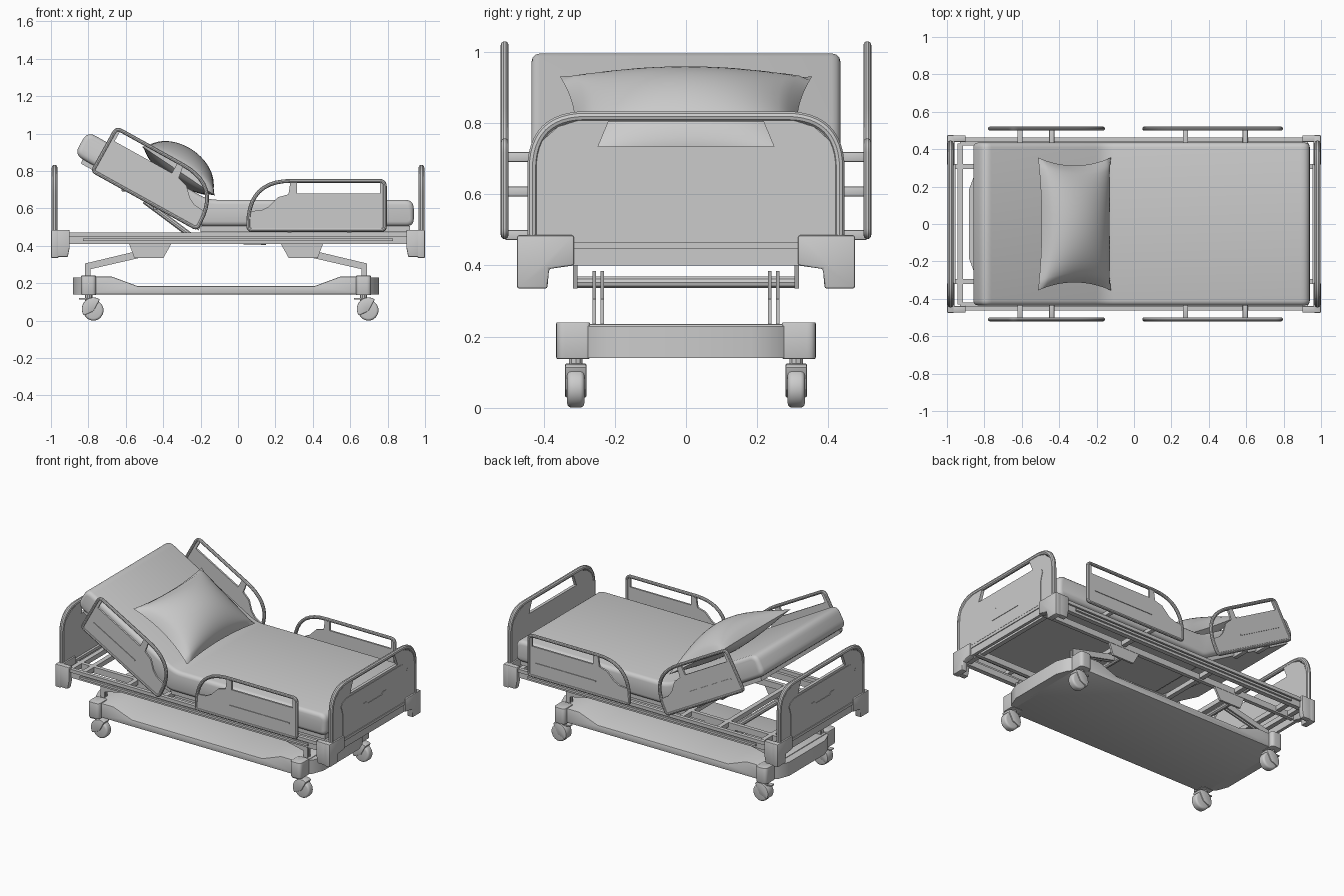
import bpy, bmesh, math
from mathutils import Vector, Matrix

cube = bpy.data.objects.get("Cube")
if cube:
    bpy.data.objects.remove(cube, do_unlink=True)

GREY = (0.6, 0.6, 0.6, 1)
grey = bpy.data.materials.new("plain_grey")
grey.use_nodes = True
grey.diffuse_color = GREY
for node in grey.node_tree.nodes:
    if node.type == 'BSDF_PRINCIPLED':
        node.inputs["Base Color"].default_value = GREY


def finish(ob):
    ob.data.materials.clear()
    ob.data.materials.append(grey)
    bpy.ops.object.select_all(action='DESELECT')
    ob.select_set(True)
    bpy.context.view_layer.objects.active = ob
    bpy.ops.object.shade_smooth_by_angle(angle=math.radians(35))
    return ob


def from_bmesh(name, bm):
    bmesh.ops.recalc_face_normals(bm, faces=bm.faces[:])
    mesh = bpy.data.meshes.new(name)
    bm.to_mesh(mesh)
    bm.free()
    ob = bpy.data.objects.new(name, mesh)
    bpy.context.collection.objects.link(ob)
    return finish(ob)


def fillet(pts, closed=True, steps=6):
    """Round the corners of a 2D path; each point is (a, b) or (a, b, radius)."""
    out, n = [], len(pts)
    for i, p in enumerate(pts):
        c = Vector(p[:2])
        r = p[2] if len(p) > 2 else 0
        if r == 0 or (not closed and i in (0, n - 1)):
            out.append(c)
            continue
        a = c + (Vector(pts[i - 1][:2]) - c).normalized() * r
        b = c + (Vector(pts[(i + 1) % n][:2]) - c).normalized() * r
        for k in range(steps + 1):
            t = k / steps
            out.append(a * (1 - t) ** 2 + c * 2 * t * (1 - t) + b * t * t)
    return out


def prism(name, pts, axis, lo, hi, bevel=0.0, segments=2):
    """Extrude a 2D outline along an axis from lo to hi."""
    lo, hi = min(lo, hi), max(lo, hi)
    place = {'x': lambda p, d: (d, p[0], p[1]),
             'y': lambda p, d: (p[0], d, p[1]),
             'z': lambda p, d: (p[0], p[1], d)}[axis]
    bm = bmesh.new()
    a = [bm.verts.new(place(p, lo)) for p in pts]
    b = [bm.verts.new(place(p, hi)) for p in pts]
    bm.faces.new(a)
    bm.faces.new(b[::-1])
    for i in range(len(pts)):
        j = (i + 1) % len(pts)
        bm.faces.new((a[i], b[i], b[j], a[j]))
    bmesh.ops.recalc_face_normals(bm, faces=bm.faces[:])
    if bevel:
        sharp = [e for e in bm.edges if e.calc_face_angle(0) > 0.6]
        bmesh.ops.bevel(bm, geom=sharp, offset=bevel, segments=segments,
                        affect='EDGES', profile=0.5, clamp_overlap=True)
    return from_bmesh(name, bm)


def box(name, x0, x1, y0, y1, z0, z1, bevel=0.0):
    return prism(name, [(x0, z0), (x1, z0), (x1, z1), (x0, z1)], 'y', y0, y1, bevel)


def tube(name, pts, radius, closed=False, res=3):
    curve = bpy.data.curves.new(name, 'CURVE')
    curve.dimensions = '3D'
    curve.bevel_depth = radius
    curve.bevel_resolution = res
    curve.use_fill_caps = True
    spline = curve.splines.new('POLY')
    spline.points.add(len(pts) - 1)
    for p, co in zip(spline.points, pts):
        p.co = (*co, 1)
    spline.use_cyclic_u = closed
    ob = bpy.data.objects.new(name, curve)
    bpy.context.collection.objects.link(ob)
    bpy.ops.object.select_all(action='DESELECT')
    ob.select_set(True)
    bpy.context.view_layer.objects.active = ob
    bpy.ops.object.convert(target='MESH')
    return finish(bpy.context.view_layer.objects.active)


def mirrored(half):
    return half + [(-p[0], *p[1:]) for p in reversed(half)]


# Mattress with raised back, and the platform beneath it
prism("mattress", fillet([(0.94, 0.505, 0.04), (-0.2, 0.505, 0.03), (-0.875, 0.888, 0.05),
                          (-0.805, 1.012, 0.05), (-0.16, 0.646, 0.05), (0.94, 0.646, 0.05)]),
      'y', -0.435, 0.435, 0.025, 3)
box("flat_platform", -0.2, 0.92, -0.41, 0.41, 0.475, 0.505)
prism("back_platform", [(-0.2, 0.505), (-0.21, 0.482), (-0.84, 0.84), (-0.83, 0.865)], 'y', -0.41, 0.41)

# Pillow: two domed sheets joined at pinched edges
bm = bmesh.new()
tilt = Matrix.Translation((-0.318, 0, 0.8)) @ Matrix.Rotation(math.radians(34), 4, 'Y')
for height in (0.135, -0.06):
    sheet = bmesh.ops.create_grid(bm, x_segments=24, y_segments=24, size=1)
    for v in sheet["verts"]:
        a, b = v.co.x, v.co.y
        ea, eb = max(0, 1 - a * a), max(0, 1 - b * b)
        v.co = tilt @ Vector((a * 0.235 * (1 - 0.1 * eb), b * 0.355 * (1 - 0.12 * ea),
                              height * (ea * eb) ** 0.55))
bmesh.ops.remove_doubles(bm, verts=bm.verts[:], dist=0.0005)
from_bmesh("pillow", bm)

# Head and foot boards with hand slot, tube arch, inset panel and corner bumpers
board = mirrored([(0.43, 0.4), (0.43, 0.68), (0.405, 0.75), (0.36, 0.79), (0.29, 0.812),
                  (0.215, 0.812), (0.247, 0.735)])
arch = fillet([(0.432, 0.44), (0.432, 0.819, 0.15), (-0.432, 0.819, 0.15), (-0.432, 0.44)], False, 12)
panel = fillet(mirrored([(0.325, 0.468), (0.325, 0.64, 0.04), (0.35, 0.69, 0.03), (0.3, 0.72, 0.03)]))
grip = mirrored([(0.12, 0.548), (0.12, 0.62), (0.085, 0.62), (0.075, 0.605)])
for end, s in (("head", -1), ("foot", 1)):
    prism(end + "_board", board, 'x', s * 0.97, s * 0.99)
    tube(end + "_board_tube", [(s * 0.981, p.x, p.y) for p in arch], 0.015)
    prism(end + "_board_panel", panel, 'x', s * 0.99, s * 0.993)
    prism(end + "_board_grip", grip, 'x', s * 0.993, s * 0.996)
    box(end + "_board_ledge", *sorted((s * 0.955, s * 0.995)), -0.32, 0.32, 0.447, 0.465)
    for side, t in (("left", 1), ("right", -1)):
        prism(f"{end}_{side}_bumper_end",
              [(t * a, b) for a, b in [(0.315, 0.4), (0.315, 0.485), (0.475, 0.485), (0.475, 0.335),
                                       (0.39, 0.335), (0.385, 0.39)]],
              'x', s * 0.96, s, 0.006)
        prism(f"{end}_{side}_bumper_side",
              [(s * a, b) for a, b in [(0.9, 0.485), (0.999, 0.485), (0.999, 0.4), (0.98, 0.34),
                                       (0.91, 0.34), (0.9, 0.39)]],
              'y', t * 0.438, t * 0.474, 0.006)

# Bed frame
for side, t in (("left", 1), ("right", -1)):
    for part, length, y0, y1, z0, z1 in (("upper", 0.95, 0.438, 0.462, 0.45, 0.472),
                                         ("lower", 0.93, 0.42, 0.45, 0.41, 0.45),
                                         ("trim", 0.83, 0.45, 0.463, 0.426, 0.44),
                                         ("inner", 0.96, 0.295, 0.32, 0.41, 0.45)):
        box(f"{side}_{part}_rail", -length, length, *sorted((t * y0, t * y1)), z0, z1)
for i, x in enumerate((-0.93, -0.84, -0.52, -0.25, 0.35, 0.92)):
    box(f"cross_bar_{i}", x - 0.015, x + 0.015, -0.43, 0.43, 0.42, 0.45)
tube("back_lift_rod", [(0.15, 0, 0.42), (-0.22, 0, 0.43), (-0.5, 0, 0.64)], 0.016)


# Side guards: tube loop, panel with slot, ledge and two mounting arms
def guard(name, t, origin, along, up, length, arms):
    def at(p):
        q = origin + along * p[0] + up * p[1]
        return q.x, q.y
    L = length
    loop = fillet([(0.01, 0, 0.02), (0.01, 0.262, 0.03), (L - 0.01, 0.262, 0.23),
                   (L - 0.01, 0, 0.02)], True, 10)
    tube(name + "_tube", [(at(p)[0], t * 0.51, at(p)[1]) for p in loop], 0.011, True)
    sheet = [(0.01, 0), (0.01, 0.255), (0.035, 0.255), (0.035, 0.195), (L - 0.27, 0.195),
             (L - 0.27, 0.258), (L - 0.235, 0.258), (L - 0.225, 0.19), (L - 0.17, 0.175),
             (L - 0.12, 0.125), (L - 0.08, 0.105), (L - 0.015, 0.1), (L - 0.015, 0)]
    prism(name + "_panel", [at(p) for p in sheet], 'y', t * 0.504, t * 0.516)
    ledge = [(0.06, 0.083), (0.06, 0.092), (L - 0.25, 0.092), (L - 0.25, 0.083)]
    prism(name + "_ledge", [at(p) for p in ledge], 'y', t * 0.51, t * 0.52)
    for i, (x, z) in enumerate(arms):
        box(f"{name}_arm_{i}", x - 0.014, x + 0.014, *sorted((t * 0.4, t * 0.51)), z - 0.014, z + 0.014, 0.004)


slope = math.radians(29)
for side, t in (("left", 1), ("right", -1)):
    guard(f"{side}_foot_guard", t, Vector((0.795, 0.485)), Vector((-1, 0)), Vector((0, 1)), 0.75,
          [(0.275, 0.486), (0.595, 0.486)])
    guard(f"{side}_head_guard", t, Vector((-0.785, 0.805)),
          Vector((math.cos(slope), -math.sin(slope))), Vector((math.sin(slope), math.cos(slope))), 0.655,
          [(-0.61, 0.705), (-0.44, 0.608)])

# Wheeled base, sitting slightly toward the head end
MID = -0.064
body = mirrored([(0.77, 0.14), (0.77, 0.235), (0.61, 0.235), (0.475, 0.185)])
prism("base_body", [(MID + a, b) for a, b in body], 'y', -0.335, 0.335, 0.006)
circle = [(math.cos(k * math.pi / 16), math.sin(k * math.pi / 16)) for k in range(32)]
for end, s in (("head", -1), ("foot", 1)):
    nose = [(0.75, -0.3), (0.79, -0.26), (0.818, -0.185), (0.818, 0.185), (0.79, 0.26), (0.75, 0.3)]
    prism(end + "_base_nose", [(MID + s * a, b) for a, b in nose], 'z', 0.14, 0.23)
    tube(end + "_lift_axle", [(MID + s * 0.42, -0.31, 0.352), (MID + s * 0.42, 0.31, 0.352)], 0.017)
    for side, t in (("left", 1), ("right", -1)):
        tag = f"{end}_{side}_"
        # Lift arm and its bracket
        arm = [(0.755, 0.22), (0.755, 0.305), (0.42, 0.385), (0.42, 0.345), (0.725, 0.275), (0.725, 0.22)]
        for y in (0.236, 0.258):
            prism(tag + "lift_arm", [(MID + s * a, b) for a, b in arm], 'y', t * (y - 0.005), t * (y + 0.005))
        bracket = [(0.29, 0.415), (0.52, 0.415), (0.49, 0.335), (0.335, 0.335)]
        prism(tag + "bracket", [(MID + s * a, b) for a, b in bracket], 'y', t * 0.305, t * 0.318)
        # Corner post and caster
        px, py = MID + s * 0.735, t * 0.31
        post = fillet([(px - 0.04, t * 0.27, 0.012), (px + 0.04, t * 0.27, 0.012),
                       (px + 0.04, t * 0.365, 0.025), (px - 0.04, t * 0.365, 0.025)])
        prism(tag + "post", post, 'z', 0.137, 0.24, 0.004)
        wx = px + 0.026
        tube(tag + "caster_stem", [(px, py, 0.1), (px, py, 0.145)], 0.02)
        prism(tag + "wheel", [(wx + 0.054 * a, 0.055 + 0.055 * b) for a, b in circle],
              'y', py - 0.024, py + 0.024, 0.012, 3)
        hood = [(wx + 0.062 * a, 0.062 + 0.062 * b) for a, b in circle[5:20]]
        prism(tag + "caster_hood", hood + [(wx, 0.05)], 'y', py - 0.03, py + 0.03, 0.004)
        box(tag + "brake_pedal", px - 0.05, px + 0.01, py - 0.015, py + 0.015, 0.112, 0.12)
